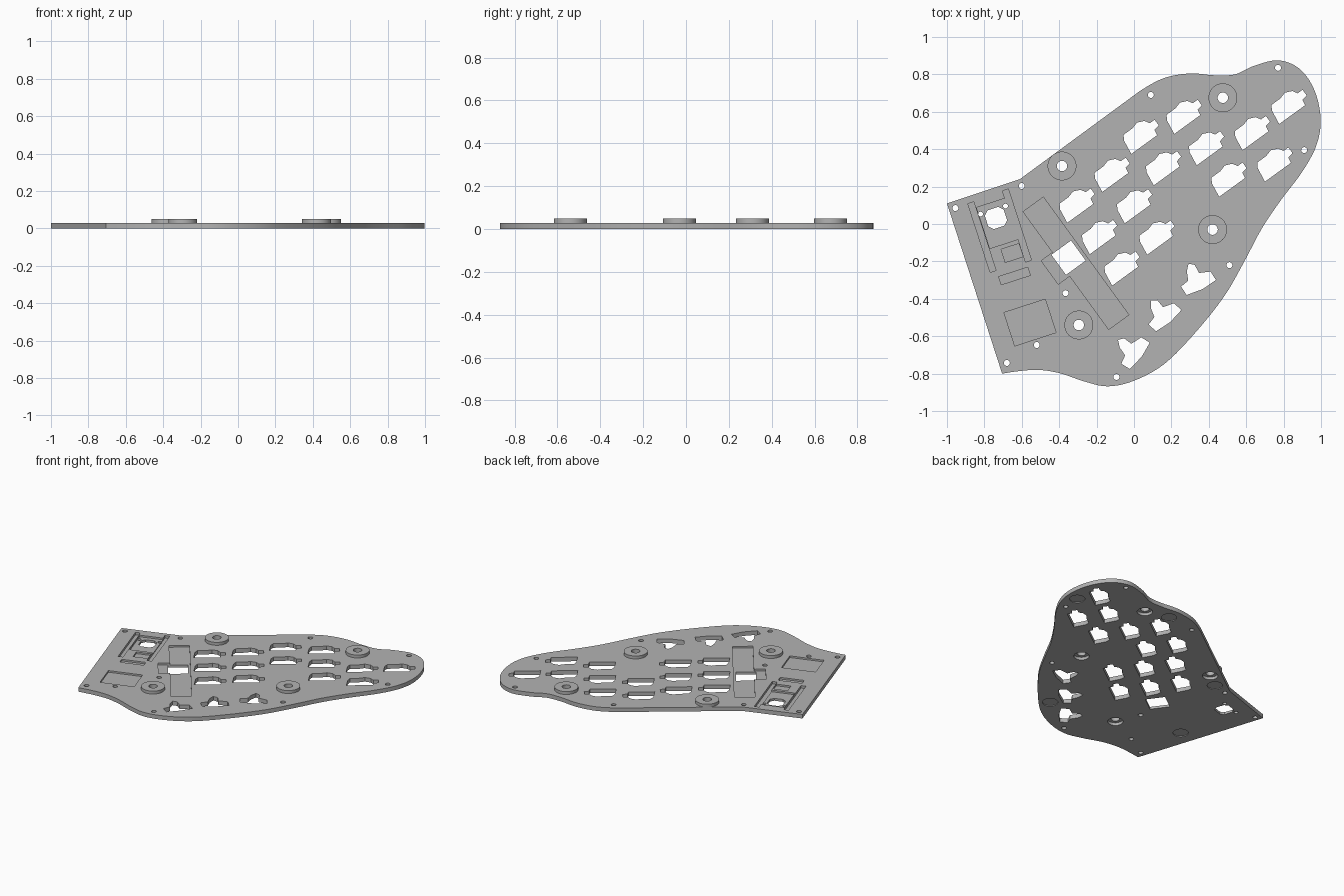
import bpy, bmesh, math
from mathutils import Vector, Matrix

if "Cube" in bpy.data.objects:
    bpy.data.objects.remove(bpy.data.objects["Cube"], do_unlink=True)

TOP = 0.029        # plate thickness
BOSS_TOP = 0.05
UNIT = 0.00535     # unit used by the socket profiles

grey = bpy.data.materials.new("plate_grey")
grey.use_nodes = True
colour = (0.45, 0.45, 0.45, 1)
grey.diffuse_color = colour
grey.node_tree.nodes["Principled BSDF"].inputs["Base Color"].default_value = colour


def place(points, x, y, degrees, scale=1.0):
    """Turn, scale and move a flat profile."""
    turn = Matrix.Rotation(math.radians(degrees), 2)
    return [turn @ Vector(p) * scale + Vector((x, y)) for p in points]


def rect(x, y, w, h, degrees):
    w, h = w / 2, h / 2
    return place([(-w, -h), (w, -h), (w, h), (-w, h)], x, y, degrees)


def circle(x, y, r, n=32):
    return [Vector((x + r * math.cos(i * math.tau / n),
                    y + r * math.sin(i * math.tau / n))) for i in range(n)]


def prisms(name, profiles, low, high):
    """One mesh made of upright prisms over the given profiles."""
    bm = bmesh.new()
    for profile in profiles:
        bottom = [bm.verts.new((p[0], p[1], low)) for p in profile]
        top = [bm.verts.new((p[0], p[1], high)) for p in profile]
        bm.faces.new(bottom)
        bm.faces.new(top)
        for i in range(len(profile)):
            j = (i + 1) % len(profile)
            bm.faces.new((bottom[i], bottom[j], top[j], top[i]))
    bmesh.ops.recalc_face_normals(bm, faces=bm.faces)
    mesh = bpy.data.meshes.new(name)
    bm.to_mesh(mesh)
    bm.free()
    mesh.materials.append(grey)
    obj = bpy.data.objects.new(name, mesh)
    bpy.context.collection.objects.link(obj)
    return obj


def activate(obj):
    bpy.ops.object.select_all(action='DESELECT')
    obj.select_set(True)
    bpy.context.view_layer.objects.active = obj


def cut(target, profiles, low, high):
    cutter = prisms("cutter", profiles, low, high)
    cutter.hide_render = True
    mod = target.modifiers.new("cut", 'BOOLEAN')
    mod.operation = 'DIFFERENCE'
    mod.solver = 'EXACT'
    mod.use_self = True
    mod.object = cutter
    activate(target)
    bpy.ops.object.modifier_apply(modifier=mod.name)
    bpy.data.objects.remove(cutter, do_unlink=True)


def smooth_path(points, steps=5):
    """Catmull-Rom curve through all but the first and last point."""
    pts = [Vector(p) for p in points]
    out = []
    for a, b, c, d in zip(pts, pts[1:], pts[2:], pts[3:]):
        for i in range(steps):
            t = i / steps
            out.append(0.5 * (2 * b + (c - a) * t + (2 * a - 5 * b + 4 * c - d) * t ** 2
                              + (3 * b - a - 3 * c + d) * t ** 3))
    return out + [pts[-2]]


# Plate outline: curved side, then the straight corners
curve = [(-.1, .615), (.03, .71), (.16, .78), (.3, .805), (.43, .795), (.54, .8),
         (.64, .845), (.77, .875), (.885, .83), (.965, .715), (.998, .56), (.975, .42),
         (.9, .28), (.78, .12), (.68, -.03), (.59, -.2), (.48, -.39), (.32, -.59),
         (.16, -.75), (0, -.838), (-.14, -.868), (-.265, -.842), (-.4, -.797),
         (-.53, -.78), (-.705, -.8), (-.88, -.84)]
plate = prisms("plate", [smooth_path(curve) + [Vector((-1, .11)), Vector((-.61, .24))]], 0, TOP)

# Switch socket openings, in slanted columns
socket = [(-18, -9), (14, -9), (15, -3), (21, -2), (21, 5), (15, 5), (12, 10), (5, 13),
          (-2, 11), (-13, 11), (-16, 6)]
columns = [(-.307, .102, 3), (-.12, .267, 3), (.035, .47, 2),
           (.265, .577, 3), (.63, .49, 2), (.826, .63, 1)]
openings = [place(socket, x + .12 * i, y - .168 * i, 36, UNIT)
            for x, y, count in columns for i in range(count)]

# Thumb openings, fanned
thumb = [(-1, 20), (4, 16), (4, 7), (15, 3), (16, -7), (0, -9), (-17, -7),
         (-18, 3), (-9, 5), (-6, 14)]
for x, y, angle in [(.345, -.305, 27), (.163, -.487, 40), (.003, -.68, 53)]:
    openings.append(place(thumb, x, y, angle, UNIT))

# Switch window with clipped corners, and cable window
window = [(-4, -10), (4, -10), (10, -4), (10, 4), (4, 10), (-4, 10), (-10, 4), (-10, -4)]
window = [(x, y) for x, y in [(-.03, -.053), (.03, -.053), (.053, -.03), (.053, .03),
                              (.03, .053), (-.03, .053), (-.053, .03), (-.053, -.03)]]
openings.append(place(window, -.738, .032, 18))
openings.append(rect(-.35, -.18, .13, .133, 36))

# Screw and peg holes
screws = [(.77, .835), (.09, .69), (.91, .395), (.51, -.22), (-.094, -.818), (-.52, -.647),
          (-.366, -.37), (-.68, -.743), (-.955, .085), (-.6, .203)]
pegs = [(-.82, .053), (-.687, .096)]
bosses = [(.475, .675), (-.385, .31), (.42, -.03), (-.295, -.54)]
openings += [circle(x, y, .016, 20) for x, y in screws]
openings += [circle(x, y, .013, 16) for x, y in pegs]
openings += [circle(x, y, .028) for x, y in bosses]

# Pockets in the top face
shallow = [rect(-.725, .005, .17, .23, 18),
           rect(-.652, -.155, .1, .073, 18),
           rect(-.639, -.278, .163, .045, 18),
           rect(-.556, -.527, .232, .187, 18),
           rect(-.31, -.21, .133, .778, 36),
           rect(-.41, -.23, .1, .155, 36)]
slots = [rect(-.813, -.07, .033, .385, 18), rect(-.626, -.008, .033, .4, 18)]

# Round recesses underneath for feet, and the counterbores below the bosses
feet = [(.917, .52), (.19, -.62), (-.715, -.38), (-.49, .233), (.305, .717)]

cut(plate, shallow, .017, .1)
cut(plate, slots, .011, .1)
cut(plate, [circle(x, y, .05) for x, y in feet], -.1, .005)
cut(plate, [circle(x, y, .05) for x, y in bosses], -.1, .02)
cut(plate, openings, -.1, .1)
activate(plate)
bpy.ops.object.shade_smooth_by_angle(angle=math.radians(25))

# Raised ring bosses
for i, (x, y) in enumerate(bosses):
    boss = prisms(f"boss_{i + 1}", [circle(x, y, .077, 48)], TOP - .004, BOSS_TOP)
    cut(boss, [circle(x, y, .028)], -.1, .1)
    activate(boss)
    bpy.ops.object.shade_smooth_by_angle(angle=math.radians(25))
